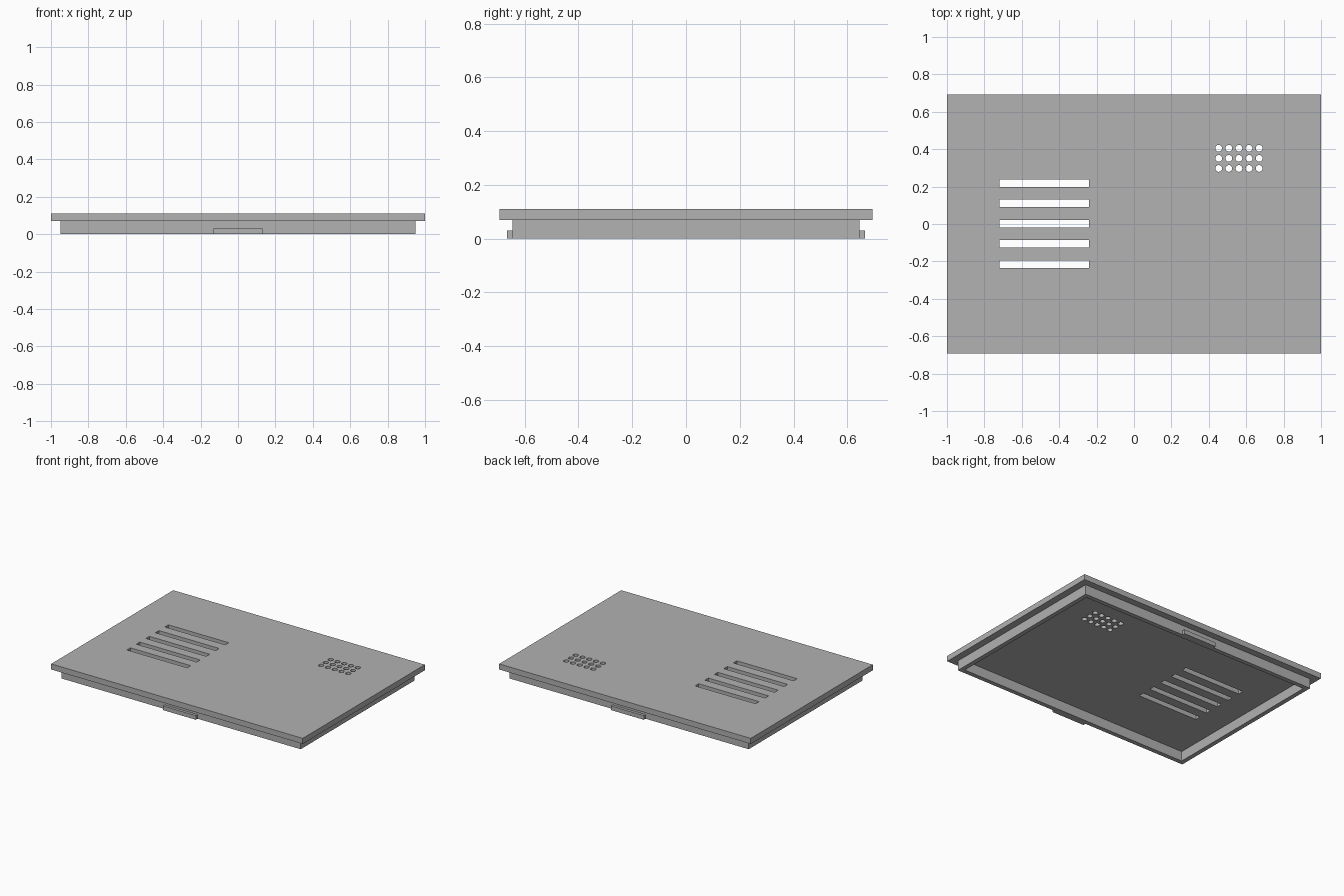
import bpy, bmesh, math

cube = bpy.data.objects.get("Cube")
if cube:
    bpy.data.objects.remove(cube, do_unlink=True)

grey = bpy.data.materials.new("mid_grey")
grey.use_nodes = True
colour = (0.445, 0.445, 0.445, 1)
grey.diffuse_color = colour
grey.node_tree.nodes["Principled BSDF"].inputs["Base Color"].default_value = colour


def rect(cx, cy, w, h):
    return [(cx + sx * w / 2, cy + sy * h / 2)
            for sx, sy in ((-1, -1), (1, -1), (1, 1), (-1, 1))]


def circle(cx, cy, r, sides=24):
    steps = [2 * math.pi * i / sides for i in range(sides)]
    return [(cx + r * math.cos(a), cy + r * math.sin(a)) for a in steps]


def extrude_outline(name, loops, z0, z1):
    """Solid slab from an outer loop; any further loops become holes."""
    curve = bpy.data.curves.new(name, 'CURVE')
    curve.dimensions = '2D'
    curve.fill_mode = 'BOTH'
    curve.extrude = (z1 - z0) / 2
    for loop in loops:
        spline = curve.splines.new('POLY')
        spline.points.add(len(loop) - 1)
        for point, (x, y) in zip(spline.points, loop):
            point.co = (x, y, 0, 1)
        spline.use_cyclic_u = True
    temp = bpy.data.objects.new(name + "_outline", curve)
    bpy.context.collection.objects.link(temp)
    graph = bpy.context.evaluated_depsgraph_get()
    mesh = bpy.data.meshes.new_from_object(temp.evaluated_get(graph))
    bpy.data.objects.remove(temp, do_unlink=True)
    bpy.data.curves.remove(curve)

    # Weld the caps to the walls and keep every face flat
    bm = bmesh.new()
    bm.from_mesh(mesh)
    bmesh.ops.remove_doubles(bm, verts=bm.verts, dist=0.0001)
    bmesh.ops.translate(bm, verts=bm.verts, vec=(0, 0, (z0 + z1) / 2))
    bmesh.ops.recalc_face_normals(bm, faces=bm.faces)
    for face in bm.faces:
        face.smooth = False
        face.material_index = 0
    bm.to_mesh(mesh)
    bm.free()
    mesh.name = name
    mesh.materials.clear()
    mesh.materials.append(grey)
    obj = bpy.data.objects.new(name, mesh)
    bpy.context.collection.objects.link(obj)
    return obj


SKIRT_H, TOP = 0.07, 0.11
SKIRT_W, SKIRT_D, WALL = 1.9, 1.29, 0.032

# Lid plate with ventilation slots and a grid of small round holes
slots = [rect(-0.48, 0.002 + 0.108 * i, 0.48, 0.04) for i in range(-2, 3)]
holes = [circle(0.561 + 0.054 * i, 0.351 + 0.054 * j, 0.018)
         for i in range(-2, 3) for j in range(-1, 2)]
extrude_outline("lid_plate", [rect(0, 0, 2, 1.386)] + slots + holes, SKIRT_H, TOP)

# Hollow skirt under the plate
extrude_outline("skirt", [rect(0, 0, SKIRT_W, SKIRT_D),
                          rect(0, 0, SKIRT_W - 2 * WALL, SKIRT_D - 2 * WALL)],
                0, SKIRT_H)

# Snap clips on the front and back of the skirt
for name, side in (("front_clip", -1), ("back_clip", 1)):
    extrude_outline(name, [rect(0, side * (SKIRT_D / 2 + 0.01), 0.26, 0.02)], 0, 0.03)
